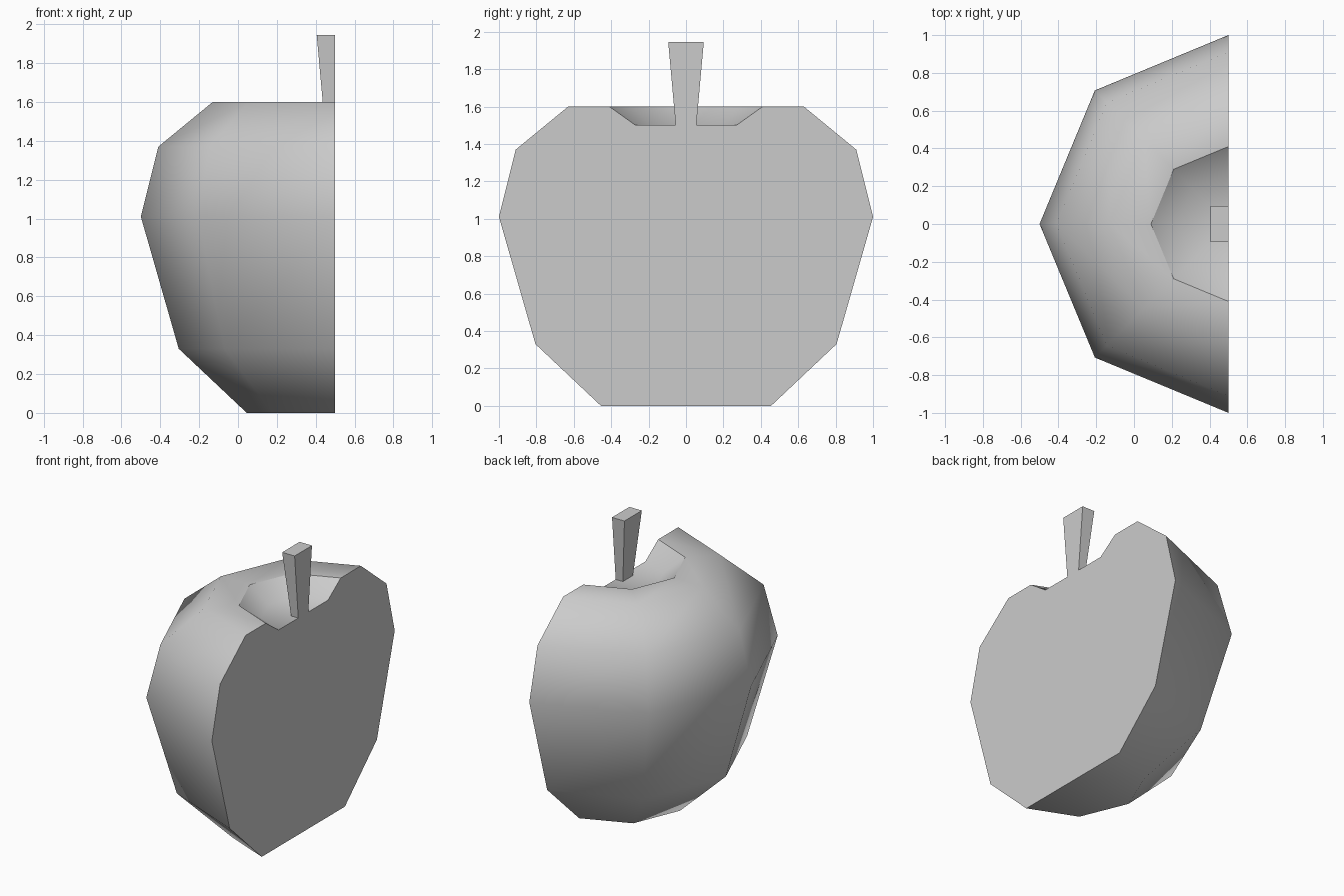
import bpy, bmesh, math
from mathutils import Vector

if "Cube" in bpy.data.objects:
    bpy.data.objects.remove(bpy.data.objects["Cube"])

CUT_X = 0.5


def finish(bm, name):
    bmesh.ops.recalc_face_normals(bm, faces=bm.faces)
    mesh = bpy.data.meshes.new(name)
    bm.to_mesh(mesh)
    bm.free()
    obj = bpy.data.objects.new(name, mesh)
    bpy.context.collection.objects.link(obj)
    return obj


# Halved fruit: (radius, height) profile spun half a turn in four steps
profile = [(0, 0), (0.455, 0), (0.805, 0.33), (1, 1.01), (0.91, 1.37),
           (0.63, 1.6), (0.41, 1.6), (0.27, 1.5), (0, 1.5)]
bm = bmesh.new()
verts = [bm.verts.new((CUT_X, r, z)) for r, z in profile]
edges = [bm.edges.new(pair) for pair in zip(verts, verts[1:])]
bmesh.ops.spin(bm, geom=verts + edges, cent=(CUT_X, 0, 0), axis=(0, 0, 1),
               angle=math.pi, steps=4)
bmesh.ops.remove_doubles(bm, verts=bm.verts, dist=0.001)
for face in bm.faces:
    face.smooth = True

# Crisp rim around the stem hollow
for e in bm.edges:
    if all(abs(v.co.z - 1.6) < 0.01 and
           (v.co.xy - Vector((CUT_X, 0))).length < 0.45 for v in e.verts):
        e.smooth = False

# Flat cut face
rim = [e for e in bm.edges if e.is_boundary]
for e in rim:
    e.smooth = False
for face in bmesh.ops.holes_fill(bm, edges=rim, sides=0)["faces"]:
    face.smooth = False
finish(bm, "apple_half")

# Halved stem: tapered block, wider at the top
bm = bmesh.new()
bmesh.ops.create_cube(bm, size=1)
for v in bm.verts:
    top = v.co.z > 0
    half = 0.095 if top else 0.055
    v.co = (CUT_X if v.co.x > 0 else CUT_X - half,
            half if v.co.y > 0 else -half,
            1.945 if top else 1.5)
finish(bm, "stem_half")
